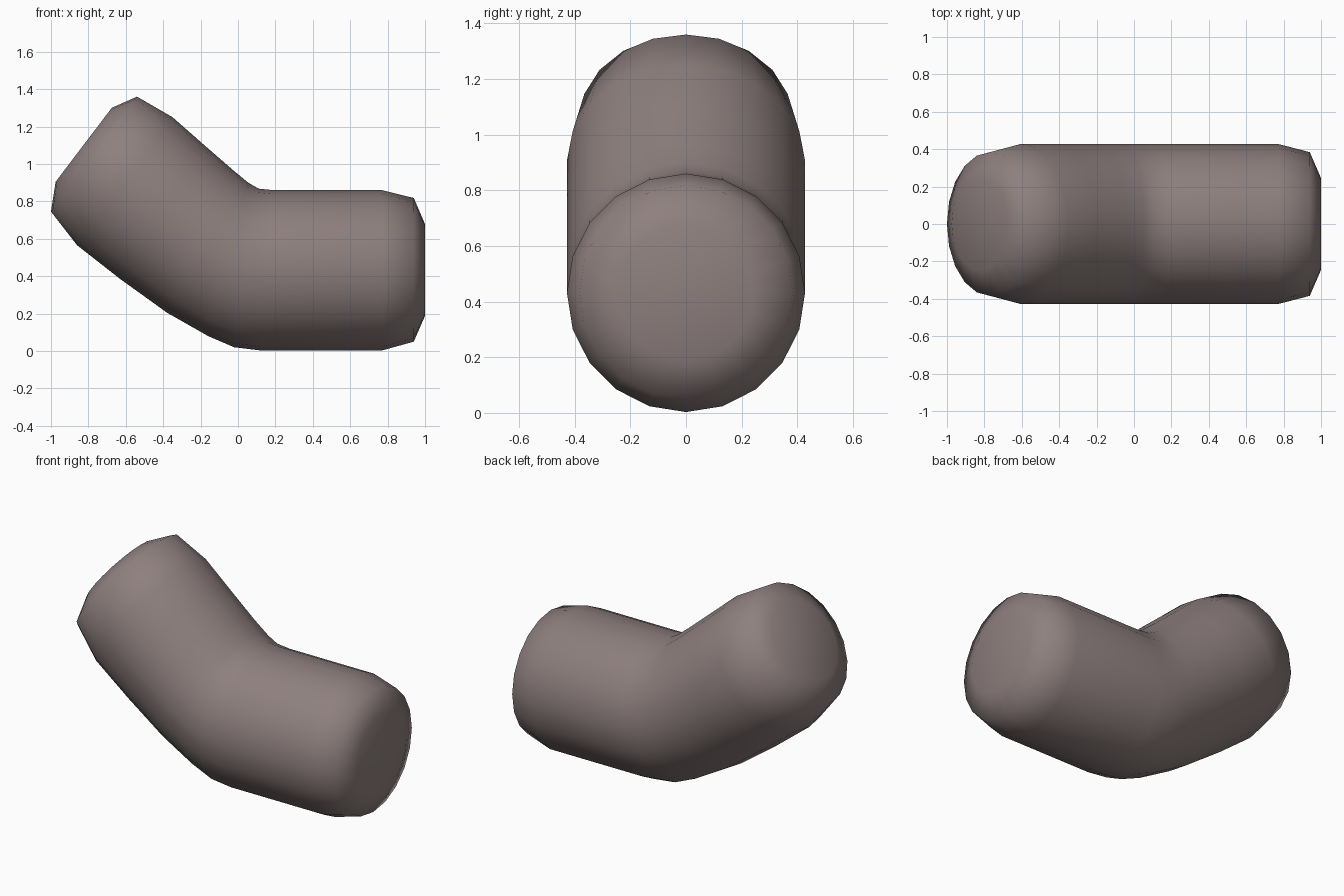
import bpy, bmesh
from math import sin, cos, pi
from mathutils import Vector

if "Cube" in bpy.data.objects:
    bpy.data.objects.remove(bpy.data.objects["Cube"])

SIDES = 20

# Each ring: bottom (x, z), top (x, z), half width in y
RINGS = [
    ((1.00, 0.188), (1.00, 0.678), 0.245),
    ((0.94, 0.050), (0.94, 0.818), 0.384),
    ((0.77, 0.003), (0.77, 0.860), 0.428),
    ((0.12, 0.003), (0.19, 0.860), 0.428),
    ((-0.02, 0.020), (0.11, 0.868), 0.428),
    ((-0.16, 0.080), (0.055, 0.900), 0.428),
    ((-0.38, 0.205), (-0.03, 0.970), 0.428),
    ((-0.63, 0.385), (-0.20, 1.118), 0.428),
    ((-0.86, 0.565), (-0.35, 1.250), 0.428),
    ((-1.00, 0.745), (-0.54, 1.360), 0.384),
    ((-0.975, 0.905), (-0.675, 1.300), 0.247),
]

# Bent tube lofted through the rings
bm = bmesh.new()
loops = []
for bottom, top, half in RINGS:
    b = Vector((bottom[0], 0, bottom[1]))
    t = Vector((top[0], 0, top[1]))
    mid, up = (b + t) / 2, (t - b) / 2
    side = Vector((0, half, 0))
    loops.append([bm.verts.new(mid + up * cos(2 * pi * i / SIDES) + side * sin(2 * pi * i / SIDES))
                  for i in range(SIDES)])
for a, b in zip(loops, loops[1:]):
    for i in range(SIDES):
        j = (i + 1) % SIDES
        bm.faces.new((a[i], a[j], b[j], b[i]))

# Flat end caps
bm.faces.new(loops[0])
bm.faces.new(loops[-1])
bmesh.ops.recalc_face_normals(bm, faces=bm.faces[:])
for f in bm.faces:
    f.smooth = True

mesh = bpy.data.meshes.new("bent_tube")
bm.to_mesh(mesh)
bm.free()
tube = bpy.data.objects.new("bent_tube", mesh)
bpy.context.collection.objects.link(tube)

# Warm grey colour
mat = bpy.data.materials.new("warm_grey")
mat.diffuse_color = (0.27, 0.215, 0.21, 1)
mat.use_nodes = True
mat.node_tree.nodes["Principled BSDF"].inputs["Base Color"].default_value = mat.diffuse_color
mesh.materials.append(mat)
